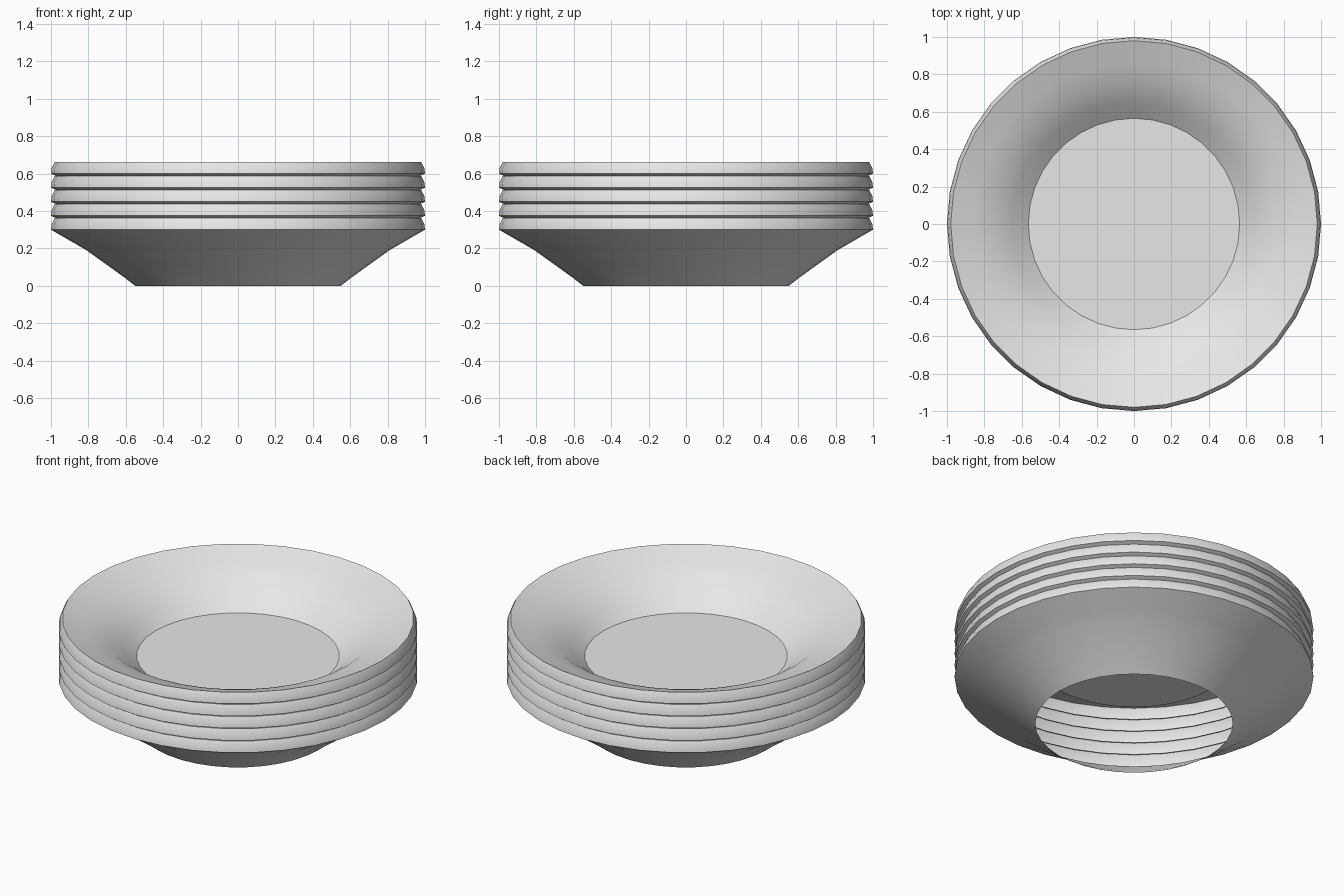
import bpy, bmesh, math

cube = bpy.data.objects.get("Cube")
if cube:
    bpy.data.objects.remove(cube, do_unlink=True)

SIDES = 36      # facets around each plate
PLATES = 5
PITCH = 0.075   # stacking height
RIM_Z = 0.30    # underside of the lowest rim

glaze = bpy.data.materials.new("plain_grey")
glaze.use_nodes = True
glaze.diffuse_color = (0.8, 0.8, 0.8, 1)
glaze.node_tree.nodes["Principled BSDF"].inputs["Base Color"].default_value = (0.8, 0.8, 0.8, 1)


def lathe(name, profile, floor=False):
    """Revolve (radius, height) points, listed up the outside then down the inside."""
    bm = bmesh.new()
    rings = []
    for r, z in profile:
        rings.append([bm.verts.new((r * math.cos(a), r * math.sin(a), z))
                      for a in (2 * math.pi * i / SIDES for i in range(SIDES))])
    for low, high in zip(rings, rings[1:]):
        for i in range(SIDES):
            j = (i + 1) % SIDES
            bm.faces.new((low[i], low[j], high[j], high[i]))
    if floor:
        bm.faces.new(rings[-1])
    mesh = bpy.data.meshes.new(name)
    bm.to_mesh(mesh)
    bm.free()
    mesh.materials.append(glaze)
    obj = bpy.data.objects.new(name, mesh)
    bpy.context.collection.objects.link(obj)
    bpy.ops.object.select_all(action='DESELECT')
    obj.select_set(True)
    bpy.context.view_layer.objects.active = obj
    bpy.ops.object.shade_smooth_by_angle(angle=math.radians(30))
    return obj


# Profile pieces, heights relative to the rim underside
foot_wall = [(0.55, -0.30), (0.605, -0.257), (0.81, -0.11), (0.87, -0.075)]
rim_underside = [(0.97, -0.0145)]
rim = [(1.0, 0.0), (0.996, 0.03), (0.98, 0.0625)]
rim_lip = [(0.97, 0.0605)]
bowl = [(0.86, 0.016), (0.75, -0.027), (0.65, -0.10), (0.565, -0.169)]

# Stack: full foot on the lowest plate, open bowl and floor on the top one
for k in range(PLATES):
    top = k == PLATES - 1
    points = (foot_wall if k == 0 else rim_underside) + rim + (bowl if top else rim_lip)
    lathe(f"plate_{k + 1}", [(r, z + RIM_Z + k * PITCH) for r, z in points], floor=top)
